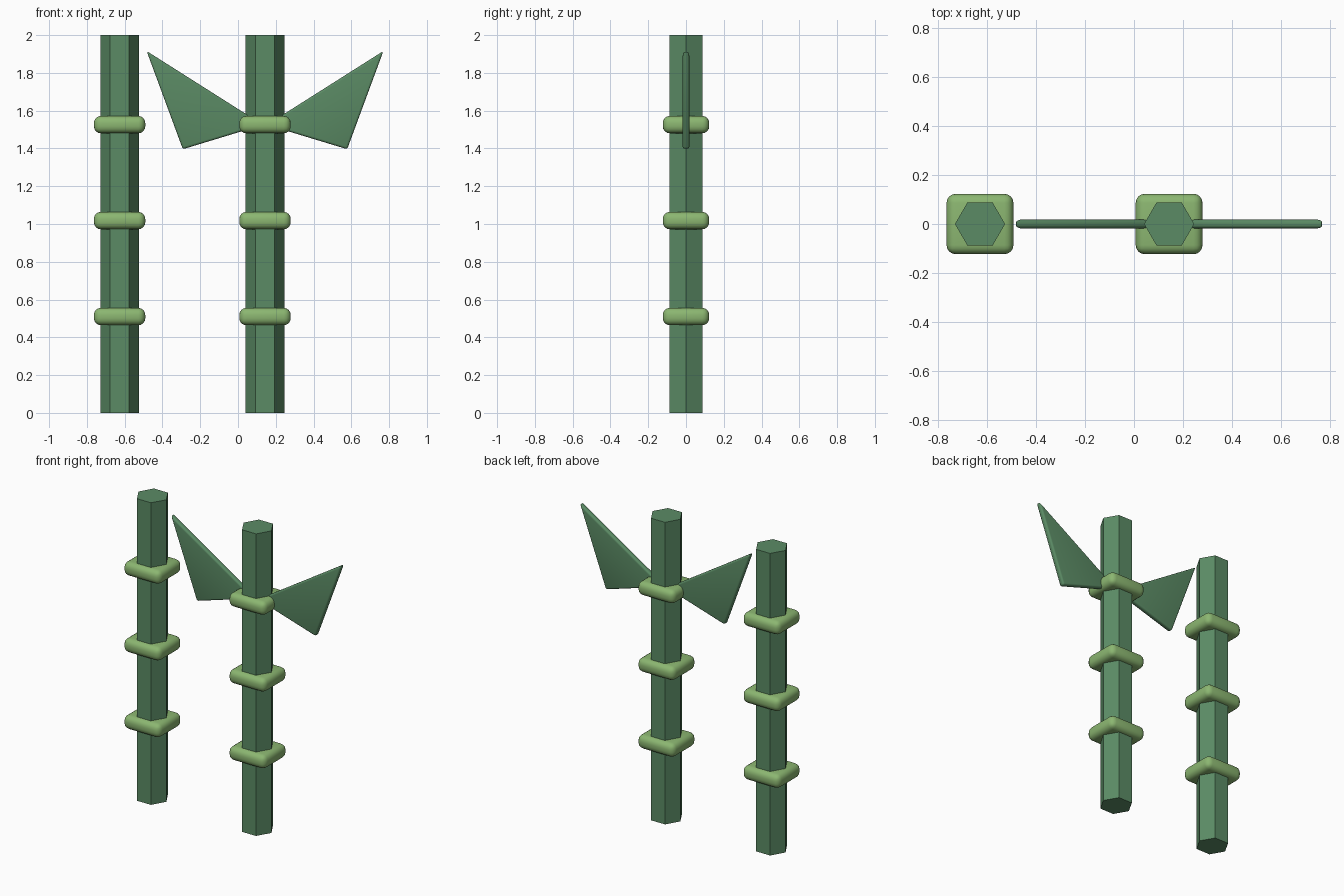
import bpy, bmesh, math
from mathutils import Matrix

if "Cube" in bpy.data.objects:
    bpy.data.objects.remove(bpy.data.objects["Cube"])


def material(name, color):
    m = bpy.data.materials.new(name)
    m.diffuse_color = (*color, 1)
    m.use_nodes = True
    m.node_tree.nodes["Principled BSDF"].inputs["Base Color"].default_value = m.diffuse_color
    return m


STALK_GREEN = material("stalk green", (0.105, 0.26, 0.13))
RING_GREEN = material("light ring green", (0.26, 0.47, 0.165))


def finish(bm, name, mat, bevel=0, segments=3, smooth=30):
    bmesh.ops.recalc_face_normals(bm, faces=bm.faces)
    if bevel:
        bmesh.ops.bevel(bm, geom=bm.edges[:], offset=bevel, segments=segments,
                        profile=0.5, affect='EDGES', clamp_overlap=True)
    mesh = bpy.data.meshes.new(name)
    bm.to_mesh(mesh)
    bm.free()
    mesh.materials.append(mat)
    ob = bpy.data.objects.new(name, mesh)
    bpy.context.collection.objects.link(ob)
    bpy.ops.object.select_all(action='DESELECT')
    ob.select_set(True)
    bpy.context.view_layer.objects.active = ob
    bpy.ops.object.shade_smooth_by_angle(angle=math.radians(smooth))
    return ob


def stalk(name, x):
    # Hexagonal cane with corners pointing to the sides
    bm = bmesh.new()
    bmesh.ops.create_cone(bm, cap_ends=True, segments=6, radius1=0.102, radius2=0.102,
                          depth=2, matrix=Matrix.Translation((x, 0, 1))
                          @ Matrix.Rotation(math.radians(90), 4, 'Z'))
    finish(bm, name, STALK_GREEN)


def ring(name, x, z):
    # Rounded square joint around the cane
    bm = bmesh.new()
    bmesh.ops.create_cube(bm, size=1, matrix=Matrix.Translation((x, 0, z))
                          @ Matrix.Diagonal((0.272, 0.246, 0.092, 1)))
    finish(bm, name, RING_GREEN, 0.037, 4, 40)


def leaf(name, x, side):
    # Thin triangular leaf with rounded rim, rooted inside the cane
    outline = [(0.01, 1.525), (0.627, 1.916), (0.435, 1.396)]
    bm = bmesh.new()
    front, back = ([bm.verts.new((x + side * u, y, z)) for u, z in outline]
                   for y in (-0.018, 0.018))
    bm.faces.new(front)
    bm.faces.new(back[::-1])
    for i in range(3):
        j = (i + 1) % 3
        bm.faces.new((front[i], back[i], back[j], front[j]))
    finish(bm, name, STALK_GREEN, 0.012, 3, 40)


# Two canes, three joints each
for label, x in (("left", -0.627), ("right", 0.143)):
    stalk(label + "_stalk", x)
    for i, z in enumerate((0.51, 1.018, 1.526)):
        ring(f"{label}_ring_{i + 1}", x, z)

# Pair of leaves on the right cane
leaf("left_leaf", 0.143, -1)
leaf("right_leaf", 0.143, 1)
